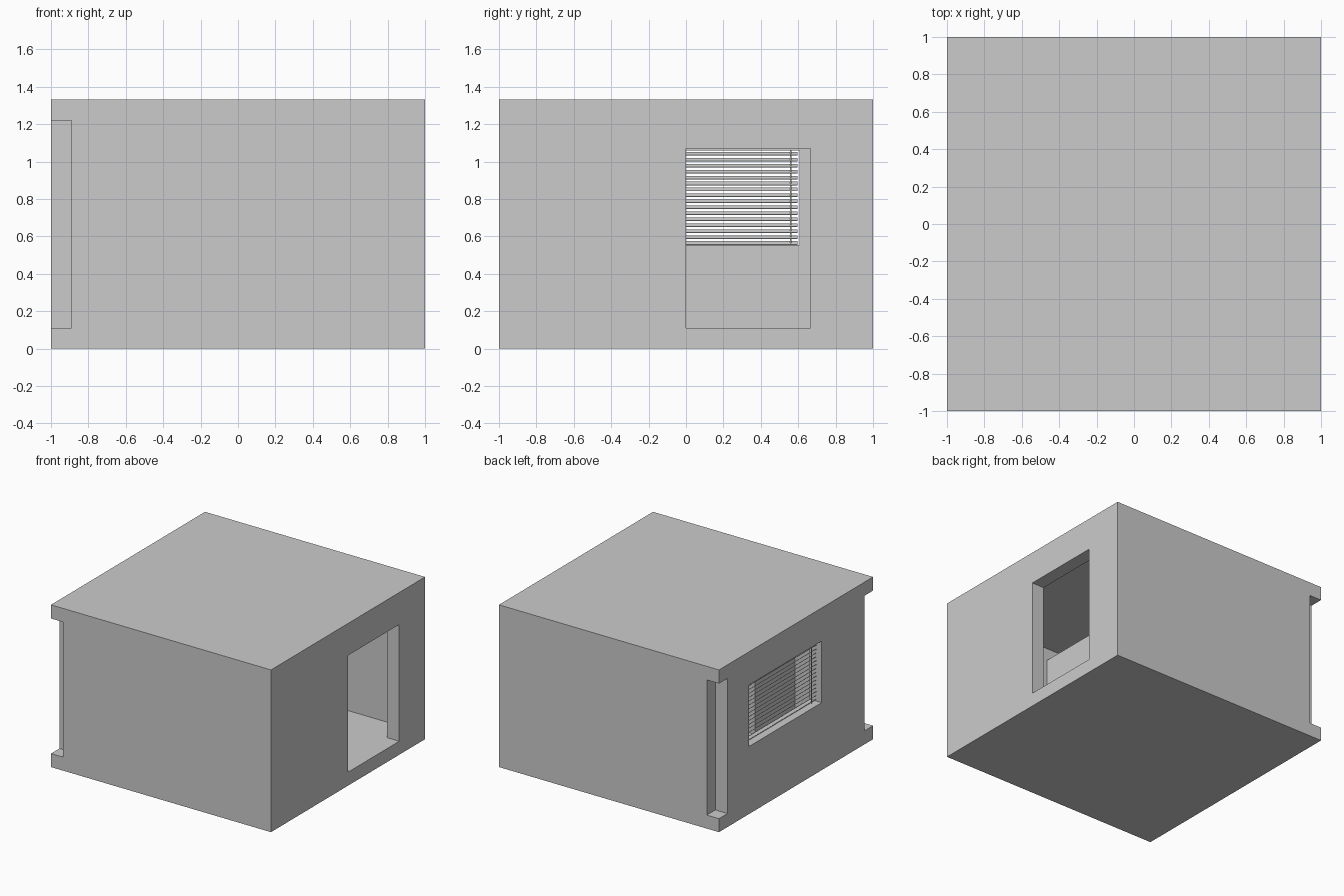
import bpy, bmesh, math
from mathutils import Matrix, Vector

if "Cube" in bpy.data.objects:
    bpy.data.objects.remove(bpy.data.objects["Cube"])


def box(name, lo, hi, tilt=0.0):
    """Axis-aligned box from two corners, optionally tilted about its own y axis."""
    lo, hi = Vector(lo), Vector(hi)
    size = hi - lo
    bm = bmesh.new()
    bmesh.ops.create_cube(bm, size=1)
    bmesh.ops.scale(bm, vec=size, verts=bm.verts)
    mesh = bpy.data.meshes.new(name)
    bmesh.ops.rotate(bm, matrix=Matrix.Rotation(tilt, 3, 'Y'), verts=bm.verts)
    bm.to_mesh(mesh)
    bm.free()
    ob = bpy.data.objects.new(name, mesh)
    ob.location = (lo + hi) / 2
    bpy.context.collection.objects.link(ob)
    return ob


def cut(target, lo, hi):
    """Subtract a box from the target and remove the cutter."""
    cutter = box("cutter", lo, hi)
    cutter.hide_render = True
    mod = target.modifiers.new("cut", 'BOOLEAN')
    mod.operation = 'DIFFERENCE'
    mod.solver = 'EXACT'
    mod.object = cutter
    bpy.context.view_layer.objects.active = target
    bpy.ops.object.modifier_apply(modifier=mod.name)
    bpy.data.objects.remove(cutter)


T = 0.111           # wall thickness
H = 1.333           # room height
I = 1 - T           # inner half width

# Room shell: hollow box with door, window and two notched left corners
room = box("room_shell", (-1, -1, 0), (1, 1, H))
cut(room, (-I, -I, T), (I, I, H - T))
cut(room, (I - 0.05, 0, T), (1.1, 0.665, 1.07))
cut(room, (-1.1, -0.333, 0.555), (-I + 0.05, 0.608, 1.06))
for s in (-1, 1):
    ys = sorted((s * (I + 0.001), s * 1.1))
    cut(room, (-1.1, ys[0], T), (-I - 0.001, ys[1], H - T - 0.001))

# Tall block standing against the inside of the front wall
box("inner_cabinet", (-0.37, -I, T), (0.11, -0.37, 1.12))

# Window blind: tilted slats on two cords
count, bottom, top = 16, 0.565, 1.042
for i in range(count):
    z = bottom + (top - bottom) * i / (count - 1)
    box("blind_slat", (-0.959, -0.325, z - 0.0015),
        (-0.931, 0.597, z + 0.0015), math.radians(36))
for y in (-0.28, 0.56):
    box("blind_cord", (-0.948, y - 0.003, 0.555), (-0.942, y + 0.003, 1.06))
